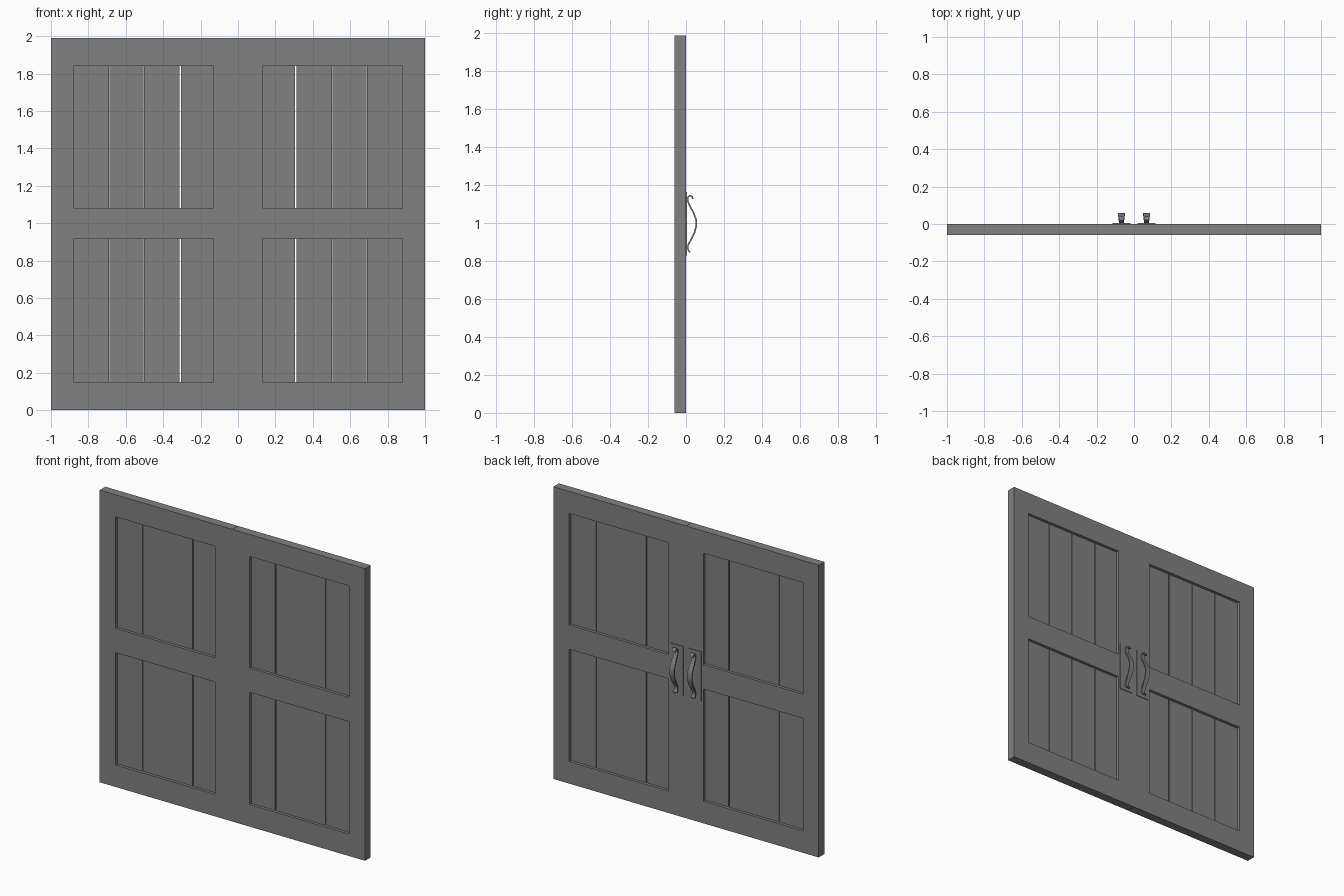
import bpy
import bmesh
from mathutils import Vector

cube = bpy.data.objects.get("Cube")
if cube:
    bpy.data.objects.remove(cube)

grey = bpy.data.materials.new("dark_grey")
grey.use_nodes = True
GREY = (0.22, 0.22, 0.22, 1)
grey.diffuse_color = GREY
grey.node_tree.nodes["Principled BSDF"].inputs["Base Color"].default_value = GREY

HEIGHT, FRONT, BACK = 1.99, -0.06, 0.0
PANEL_ROWS = [(0.15, 0.915), (1.08, 1.84)]
PLANKS = [(0.13, 0.306), (0.314, 0.502), (0.504, 0.687), (0.691, 0.88)]


def finish(name, bm):
    bmesh.ops.recalc_face_normals(bm, faces=bm.faces)
    mesh = bpy.data.meshes.new(name)
    bm.to_mesh(mesh)
    bm.free()
    mesh.materials.append(grey)
    obj = bpy.data.objects.new(name, mesh)
    bpy.context.collection.objects.link(obj)
    return obj


def box(name, xs, ys, zs):
    bm = bmesh.new()
    bmesh.ops.create_cube(bm, size=1)
    for v in bm.verts:
        v.co = [sum(r) / 2 + c * (r[1] - r[0]) for c, r in zip(v.co, (xs, ys, zs))]
    return finish(name, bm)


def span(side, a, b):
    return sorted((side * a, side * b))


# Frame: a grid sheet with two openings, pulled to thickness
def door_frame(name, side):
    xs = [0.001, PLANKS[0][0], PLANKS[-1][1], 1]
    zs = [0] + [z for row in PANEL_ROWS for z in row] + [HEIGHT]
    bm = bmesh.new()
    grid = [[bm.verts.new((side * x, FRONT, z)) for z in zs] for x in xs]
    for i in range(len(xs) - 1):
        for j in range(len(zs) - 1):
            if i == 1 and j in (1, 3):
                continue
            bm.faces.new((grid[i][j], grid[i + 1][j], grid[i + 1][j + 1], grid[i][j + 1]))
    pulled = bmesh.ops.extrude_face_region(bm, geom=bm.faces[:], use_keep_orig=True)
    verts = [g for g in pulled["geom"] if isinstance(g, bmesh.types.BMVert)]
    bmesh.ops.translate(bm, verts=verts, vec=(0, BACK - FRONT, 0))
    return finish(name, bm)


# Handle: flat strap swept along a curled side profile (y, z, half width)
PROFILE = [(0.036, 1.128, 0.010), (0.033, 1.140, 0.012), (0.021, 1.146, 0.013),
           (0.010, 1.136, 0.013), (0.008, 1.118, 0.013), (0.020, 1.090, 0.014),
           (0.040, 1.055, 0.017), (0.053, 1.020, 0.018), (0.055, 0.990, 0.018),
           (0.045, 0.950, 0.017), (0.026, 0.912, 0.014), (0.011, 0.885, 0.012),
           (0.009, 0.868, 0.012), (0.014, 0.855, 0.013), (0.022, 0.846, 0.014)]


def handle(name, x):
    bm = bmesh.new()
    pts = [Vector((x, y, z)) for y, z, w in PROFILE]
    rings = []
    for i, p in enumerate(pts):
        t = (pts[min(i + 1, len(pts) - 1)] - pts[max(i - 1, 0)]).normalized()
        n = Vector((0, t.z, -t.y)) * 0.004
        w = Vector((PROFILE[i][2], 0, 0))
        rings.append([bm.verts.new(p + c) for c in (w + n, n - w, -w - n, w - n)])
    for a, b in zip(rings, rings[1:]):
        for k in range(4):
            m = (k + 1) % 4
            bm.faces.new((a[k], a[m], b[m], b[k]))
    bm.faces.new(rings[0])
    bm.faces.new(rings[-1])
    obj = finish(name, bm)
    bpy.ops.object.select_all(action="DESELECT")
    obj.select_set(True)
    bpy.context.view_layer.objects.active = obj
    bpy.ops.object.shade_smooth_by_angle(angle=0.9)


for side, label in ((1, "left"), (-1, "right")):
    door_frame(label + "_door_frame", side)
    for row, zs in zip(("lower", "upper"), PANEL_ROWS):
        for n, (a, b) in enumerate(PLANKS):
            box(f"{label}_{row}_plank_{n + 1}", span(side, a, b), (-0.04, -0.02), zs)
    box(label + "_handle_plate", span(side, 0.02, 0.116), (0, 0.005), (0.83, 1.165))
    handle(label + "_handle", side * 0.067)
